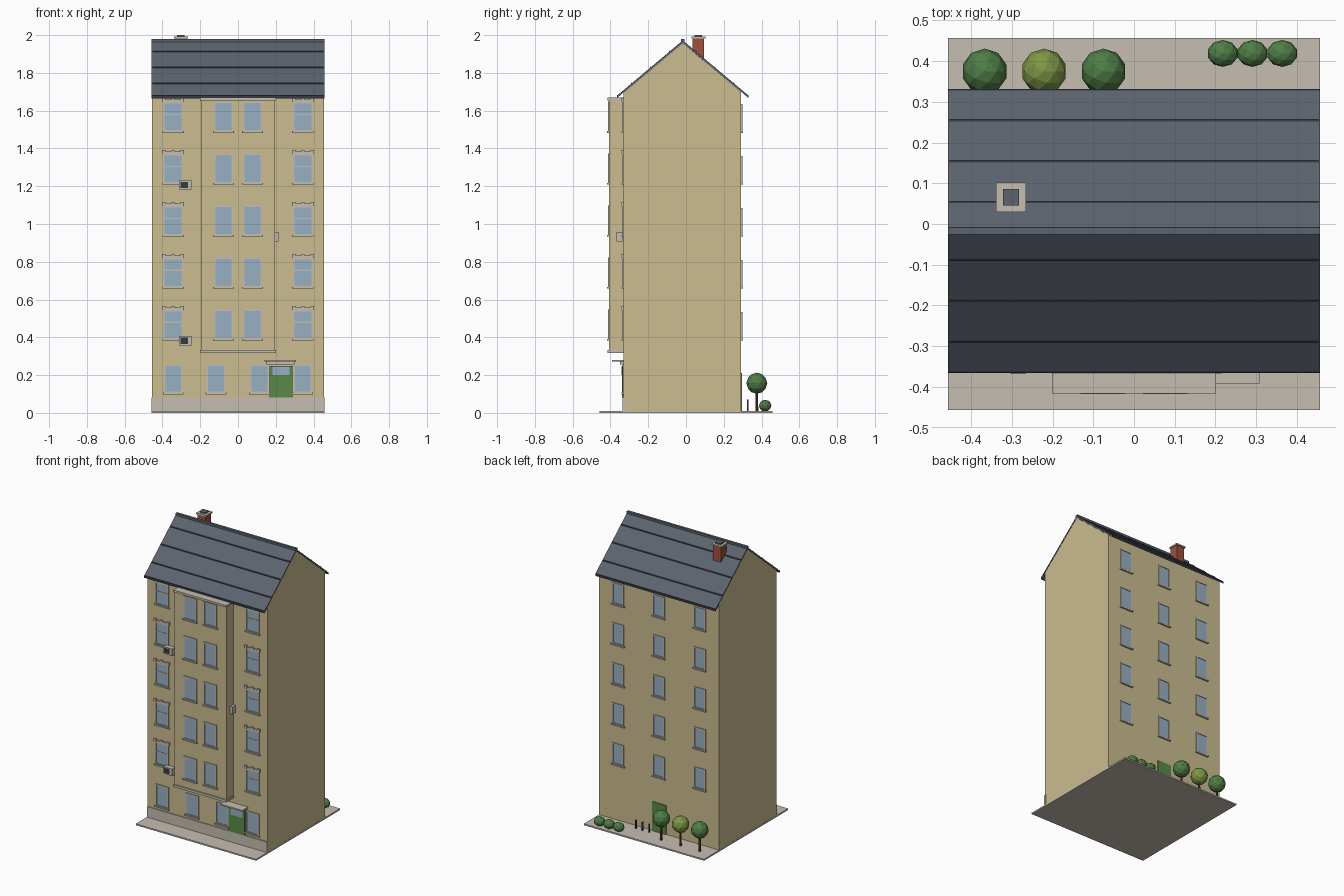
import bpy, bmesh
from mathutils import Matrix, Vector

if "Cube" in bpy.data.objects:
    bpy.data.objects.remove(bpy.data.objects["Cube"])


def material(name, code):
    """Make a flat colour from an sRGB hex code."""
    rgb = [int(code[i:i + 2], 16) / 255 for i in (0, 2, 4)]
    col = [c / 12.92 if c < 0.04 else ((c + 0.055) / 1.055) ** 2.4 for c in rgb] + [1]
    m = bpy.data.materials.new(name)
    m.use_nodes = True
    m.diffuse_color = col
    m.node_tree.nodes["Principled BSDF"].inputs["Base Color"].default_value = col
    return m


WALL = material("sandy render", "cbbd90")
STONE = material("pale stone", "c5beb2")
SLATE = material("roof slate", "5c636e")
DARK = material("dark metal", "353a42")
GLASS = material("window glass", "98b0c2")
GREEN = material("door green", "5a8a48")
BRICK = material("chimney brick", "a0503c")
LEAF = material("leaf green", "4f7d46")
OLIVE = material("olive leaf", "7f9645")
BARK = material("bark", "6a4030")


def finish(name, bm, mats):
    bmesh.ops.recalc_face_normals(bm, faces=bm.faces)
    me = bpy.data.meshes.new(name)
    bm.to_mesh(me)
    bm.free()
    for m in mats:
        me.materials.append(m)
    ob = bpy.data.objects.new(name, me)
    bpy.context.collection.objects.link(ob)
    return ob


def boxes(name, items):
    """One object from boxes given as (x range, y range, z range, material)."""
    bm = bmesh.new()
    mats = []
    for xr, yr, zr, mat in items:
        if mat not in mats:
            mats.append(mat)
        lo, hi = zip(*(sorted(r) for r in (xr, yr, zr)))
        size = [b - a for a, b in zip(lo, hi)]
        mid = [(a + b) / 2 for a, b in zip(lo, hi)]
        mtx = Matrix.Translation(mid) @ Matrix.Diagonal(size + [1])
        vs = bmesh.ops.create_cube(bm, size=1, matrix=mtx)["verts"]
        for f in {f for v in vs for f in v.link_faces}:
            f.material_index = mats.index(mat)
    return finish(name, bm, mats)


def extrude_x(name, profile, x0, x1, mat):
    """Extrude a (y, z) profile along x."""
    bm = bmesh.new()
    face = bm.faces.new([bm.verts.new((x0, y, z)) for y, z in profile])
    new = bmesh.ops.extrude_face_region(bm, geom=[face])["geom"]
    bmesh.ops.translate(bm, vec=(x1 - x0, 0, 0),
                        verts=[v for v in new if isinstance(v, bmesh.types.BMVert)])
    return finish(name, bm, [mat])


HALF = 0.457
FRONT, BACK, BAY = -0.33, 0.292, -0.407
RIDGE_Y, RIDGE_Z, EAVE_Z, RUN = -0.017, 1.972, 1.68, 0.348
SLOPE = (RIDGE_Z - EAVE_Z) / RUN


def roof_z(y):
    return RIDGE_Z - SLOPE * abs(y - RIDGE_Y)


# Ground and main body
boxes("front_pavement", [((-HALF, HALF), (-0.457, FRONT), (0, 0.01), STONE)])
boxes("back_yard", [((-HALF, HALF), (FRONT, 0.457), (0, 0.01), STONE)])
extrude_x("main_walls", [(FRONT, 0.005), (BACK, 0.005), (BACK, roof_z(BACK) - 0.014),
                         (RIDGE_Y, RIDGE_Z - 0.014), (FRONT, roof_z(FRONT) - 0.014)],
          -HALF + 0.001, HALF - 0.001, WALL)
boxes("plinth", [((-HALF, HALF), (-0.337, FRONT + 0.01), (0.01, 0.082), STONE)])

# Roof slopes with raised seams
for side, label in ((-1, "front"), (1, "back")):
    def strip(name, d0, d1, lift, thick, half, mat):
        pts = [(RIDGE_Y + side * d, RIDGE_Z - SLOPE * d + h)
               for d, h in ((d0, lift), (d1, lift), (d1, lift - thick), (d0, lift - thick))]
        extrude_x(name, pts, -half, half, mat)
    strip(label + "_roof", 0, RUN, 0, 0.013, HALF, SLATE)
    strip(label + "_eave_edge", RUN - 0.003, RUN + 0.001, 0.001, 0.015, HALF, DARK)
    for i, d in enumerate((0.071, 0.171, 0.272)):
        strip(f"{label}_roof_seam_{i + 1}", d - 0.003, d + 0.003, 0.004, 0.006, 0.453, DARK)
boxes("ridge_cap", [((-HALF, HALF), (-0.026, -0.008), (1.962, 1.979), SLATE)])

# Chimney
boxes("chimney", [
    ((-0.332, -0.272), (0.035, 0.095), (1.84, 1.984), BRICK),
    ((-0.339, -0.265), (0.03, 0.102), (1.982, 1.992), STONE),
    ((-0.322, -0.282), (0.046, 0.086), (1.99, 2.0), SLATE)])

# Projecting bay
boxes("bay", [
    ((-0.196, 0.196), (BAY, FRONT), (0.33, 1.66), WALL),
    ((-0.201, 0.201), (-0.416, FRONT), (0.316, 0.332), STONE),
    ((-0.201, 0.201), (-0.416, FRONT), (1.655, 1.669), STONE)])


def window(name, x, z, w, h, y, out, sill=True, bar=False, hood=False):
    """Framed window on a wall at y that faces out (-1 front, 1 back)."""
    def r(depth):
        return (y - out * 0.004, y + out * depth)
    a, t = w / 2, 0.008
    items = [((x - a, x + a), r(0.002), (z, z + h), GLASS)]
    items += [((x + s * a, x + s * (a - t)), r(0.006), (z, z + h), STONE) for s in (-1, 1)]
    items += [((x - a, x + a), r(0.006), (q, q + t), STONE) for q in (z, z + h - t)]
    if sill:
        items.append(((x - a - 0.005, x + a + 0.005), r(0.011), (z - 0.007, z + 0.002), STONE))
    if bar:
        items.append(((x - a, x + a), r(0.005), (z + h * 0.56, z + h * 0.56 + 0.006), STONE))
    if hood:
        top = z + h
        items.append(((x - a - 0.005, x + a + 0.005), r(0.009), (top, top + 0.013), STONE))
        for k in (-1, 0, 1):
            c = x + k * (a - 0.003)
            items.append(((c - 0.009, c + 0.009), r(0.012), (top + 0.003, top + 0.021), STONE))
    boxes(name, items)


# Windows on five upper floors
for floor in range(5):
    z = 0.39 + 0.275 * floor
    n = floor + 1
    for s, label in ((-1, "right"), (1, "left")):
        window(f"{label}_front_window_{n}", s * 0.344, z, 0.104, 0.155, FRONT, -1,
               bar=True, hood=True)
        window(f"{label}_bay_window_{n}", s * 0.077, z, 0.1, 0.158, BAY, -1)
    for i in (-1, 0, 1):
        window(f"back_window_{n}_{i + 2}", i * 0.31, z, 0.09, 0.145, BACK, 1)

# Ground floor windows
for i, x in enumerate((-0.343, -0.116, 0.113, 0.343)):
    window(f"ground_window_{i + 1}", x, 0.105, 0.1, 0.15, FRONT, -1)

# Front door with fanlight and canopy
boxes("front_door", [
    ((0.167, 0.288), (-0.34, FRONT), (0.082, 0.248), GREEN),
    ((0.182, 0.273), (-0.342, FRONT), (0.2, 0.246), GLASS)])
boxes("door_canopy", [
    ((0.14, 0.308), (-0.392, FRONT), (0.272, 0.281), STONE),
    ((0.152, 0.298), (-0.35, FRONT), (0.255, 0.272), STONE)])

# Back door and posts
boxes("back_door", [((-0.055, 0.05), (BACK - 0.004, BACK + 0.005), (0.01, 0.21), GREEN)])
for i in range(3):
    x = 0.05 + 0.05 * i
    boxes(f"yard_post_{i + 1}", [((x - 0.004, x + 0.004), (0.324, 0.332), (0.01, 0.07), DARK)])

# Air conditioners and bay wall box
for i, z in enumerate((0.358, 1.183)):
    boxes(f"air_conditioner_{i + 1}", [
        ((-0.312, -0.245), (-0.364, FRONT), (z, z + 0.048), STONE),
        ((-0.304, -0.265), (-0.367, -0.36), (z + 0.008, z + 0.04), DARK)])
boxes("bay_wall_box", [((0.19, 0.216), (-0.367, -0.335), (0.907, 0.958), STONE)])


def foliage(name, centre, radii, mat):
    bm = bmesh.new()
    mtx = Matrix.Translation(centre) @ Matrix.Diagonal(list(radii) + [1])
    bmesh.ops.create_icosphere(bm, subdivisions=2, radius=1, matrix=mtx)
    finish(name, bm, [mat])


# Trees and bushes
for i, (x, mat) in enumerate(((-0.367, LEAF), (-0.221, OLIVE), (-0.075, LEAF))):
    bm = bmesh.new()
    bmesh.ops.create_cone(bm, cap_ends=True, segments=8, radius1=0.008, radius2=0.006,
                          depth=0.12, matrix=Matrix.Translation((x, 0.375, 0.065)))
    finish(f"tree_trunk_{i + 1}", bm, [BARK])
    foliage(f"tree_crown_{i + 1}", Vector((x, 0.375, 0.157)), [0.056] * 3, mat)
for i in range(3):
    foliage(f"bush_{i + 1}", Vector((0.218 + 0.073 * i, 0.419, 0.038)),
            (0.038, 0.033, 0.031), LEAF)
